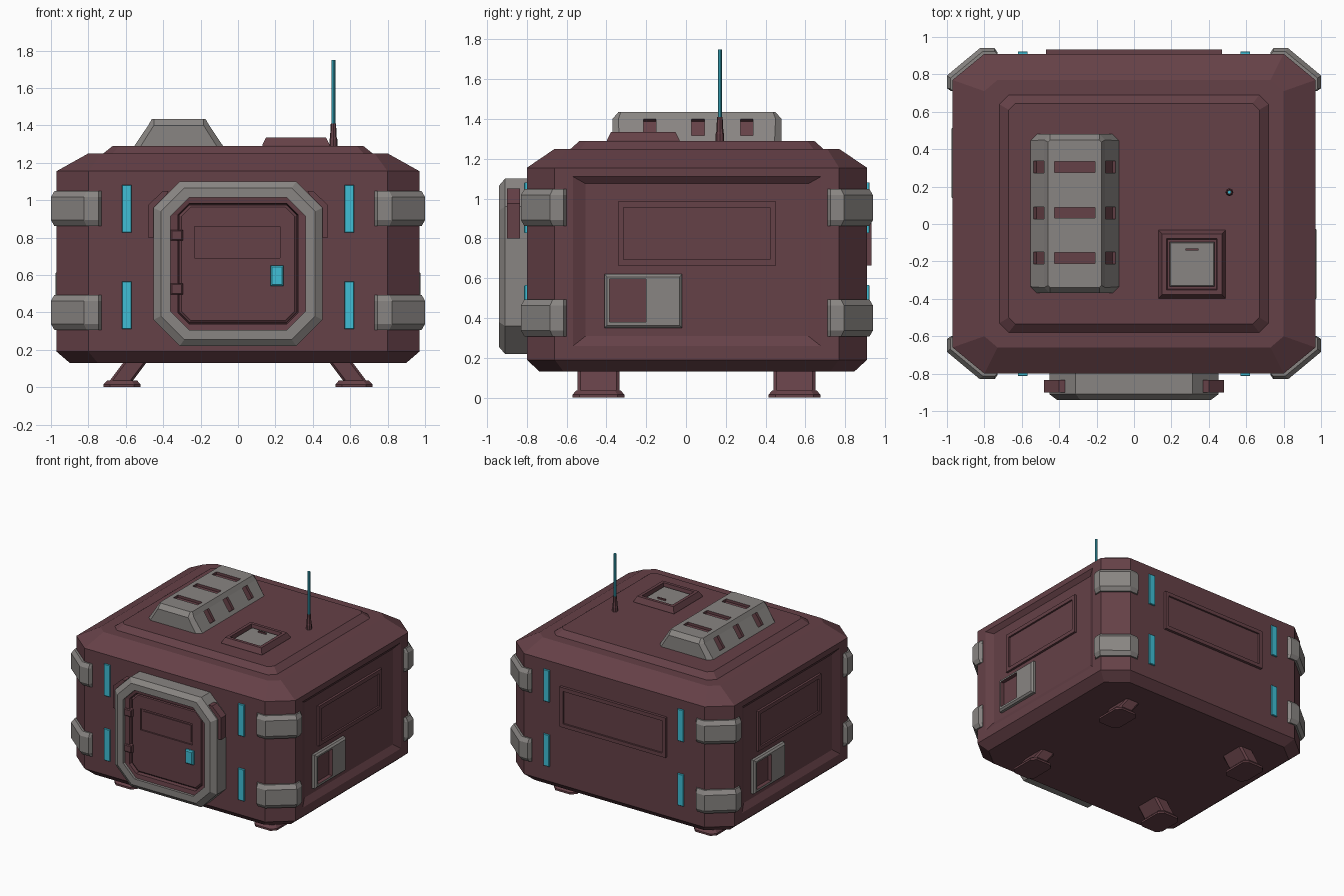
import bpy, bmesh
from math import radians, pi, cos, sin
from mathutils import Matrix, Vector

if "Cube" in bpy.data.objects:
    bpy.data.objects.remove(bpy.data.objects["Cube"])

CY = 0.055  # y centre of the hull


def material(name, rgb):
    m = bpy.data.materials.new(name)
    m.diffuse_color = (*rgb, 1)
    m.use_nodes = True
    m.node_tree.nodes["Principled BSDF"].inputs["Base Color"].default_value = m.diffuse_color
    return m


RED = material("maroon_paint", (0.13, 0.052, 0.063))
GREY = material("grey_metal", (0.25, 0.235, 0.225))
CYAN = material("cyan_light", (0.05, 0.52, 0.67))


def rect(hx, hy, z, c=0, cx=0, cy=0, d=None):
    """Rectangle ring at height z, corners cut by c (along x) and d (along y)."""
    d = c if d is None else d
    if not c:
        pts = [(-hx, -hy), (hx, -hy), (hx, hy), (-hx, hy)]
    else:
        pts = [(-hx + c, -hy), (hx - c, -hy), (hx, -hy + d), (hx, hy - d),
               (hx - c, hy), (-hx + c, hy), (-hx, hy - d), (-hx, -hy + d)]
    return [(x + cx, y + cy, z) for x, y in pts]


def loft(name, rings, mat, matrix=Matrix(), closed=False):
    """Bridge rings of equal count; cap the ends, or join last to first if closed."""
    bm = bmesh.new()
    vs = [[bm.verts.new(matrix @ Vector(p)) for p in r] for r in rings]
    n = len(vs[0])
    for a, b in zip(vs, vs[1:] + (vs[:1] if closed else [])):
        for i in range(n):
            bm.faces.new((a[i], a[(i + 1) % n], b[(i + 1) % n], b[i]))
    if not closed:
        bm.faces.new(vs[0])
        bm.faces.new(vs[-1])
    bmesh.ops.recalc_face_normals(bm, faces=bm.faces)
    me = bpy.data.meshes.new(name)
    bm.to_mesh(me)
    bm.free()
    me.materials.append(mat)
    ob = bpy.data.objects.new(name, me)
    bpy.context.collection.objects.link(ob)
    return ob


def box(name, x0, x1, y0, y1, z0, z1, mat, matrix=Matrix(), bevel=0.0):
    hx, hy, cx, cy = (x1 - x0) / 2, (y1 - y0) / 2, (x0 + x1) / 2, (y0 + y1) / 2
    rings = [rect(hx, hy, z0, 0, cx, cy), rect(hx, hy, z1 - bevel, 0, cx, cy)]
    if bevel:
        rings.append(rect(hx - bevel, hy - bevel, z1, 0, cx, cy))
    return loft(name, rings, mat, matrix)


def cut(target, cutter):
    cutter.hide_render = True
    cutter.hide_viewport = True
    m = target.modifiers.new("cut", 'BOOLEAN')
    m.operation = 'DIFFERENCE'
    m.solver = 'EXACT'
    m.material_mode = 'TRANSFER'
    m.object = cutter


def wall(angle):
    """Wall space: x along the wall, y up, z outward from the hull centre."""
    return (Matrix.Translation((0, CY, 0)) @ Matrix.Rotation(radians(angle), 4, 'Z')
            @ Matrix.Rotation(radians(90), 4, 'X'))


FRONT, BACK = wall(0), wall(180)
SIDES = {"right": wall(90), "left": wall(-90)}


def window(name, hx, z, m):
    # raised border with a sunken pane
    loft(name, [rect(hx, 0.16, z - 0.02, 0, 0, 0.825), rect(hx, 0.16, z + 0.022, 0, 0, 0.825),
                rect(hx - 0.03, 0.13, z + 0.022, 0, 0, 0.825),
                rect(hx - 0.03, 0.13, z + 0.008, 0, 0, 0.825)], RED, m)


# Hull with bevelled top and raised roof deck
hull = loft("hull", [
    rect(0.90, 0.79, 0.13, 0.15, 0, CY, 0.12), rect(0.97, 0.855, 0.19, 0.17, 0, CY, 0.14),
    rect(0.97, 0.855, 1.155, 0.17, 0, CY, 0.14), rect(0.80, 0.715, 1.25, 0.07, 0, CY, 0.06),
    rect(0.72, 0.635, 1.25, 0.05, 0, CY), rect(0.67, 0.59, 1.29, 0.035, 0, CY)], RED)

# Side walls: sunken bay, window and vent box
for side, m in SIDES.items():
    cut(hull, loft(side + "_bay_cutter", [
        rect(0.56, 0.383, 0.942, 0, 0, 0.692), rect(0.622, 0.425, 0.97, 0, 0, 0.685),
        rect(0.622, 0.425, 1.05, 0, 0, 0.685)], RED, m))
    window(side + "_window", 0.398, 0.938, m)
    vent = box(side + "_vent_box", -0.465, -0.075, 0.35, 0.62, 0.90, 0.977, GREY, m, 0.013)
    cut(vent, box(side + "_vent_cutter", -0.44, -0.255, 0.38, 0.595, 0.945, 1.0, RED, m))

# Rear window
window("back_window", 0.47, 0.855, BACK)

# Light strips on front and back
for label, m in (("front", FRONT), ("back", BACK)):
    for x in (-0.595, 0.595):
        for z in (0.438, 0.955):
            box(label + "_light_strip", x - 0.026, x + 0.026, z - 0.127, z + 0.127,
                0.84, 0.868, CYAN, m, 0.003)


# Corner brackets
def bracket_ring(o, z, sx, sy):
    pts = [(0.73, 0.80), (0.73, 0.85 + o * 0.4), (0.745, 0.855 + o), (0.80 + o * 0.8, 0.855 + o),
           (0.97 + o, 0.715 + o * 0.8), (0.97 + o, 0.67), (0.965 + o * 0.4, 0.655),
           (0.90, 0.655), (0.90, 0.69), (0.78, 0.80)]
    return [(x * sx, CY + y * sy, z) for x, y in pts]


for sx in (-1, 1):
    for sy in (-1, 1):
        for z in (0.40, 0.955):
            loft("corner_bracket", [bracket_ring(o, z + dz, sx, sy) for o, dz in
                 ((0.012, -0.093), (0.03, -0.062), (0.03, 0.062), (0.012, 0.093))], GREY)

# Slanted legs with foot pads
for sx in (-1, 1):
    for y in (-0.44, 0.545):
        loft("leg", [rect(0.062, 0.106, 0.02, 0.015, sx * 0.635, y),
                     rect(0.062, 0.106, 0.16, 0.015, sx * 0.53, y)], RED)
        loft("foot_pad", [rect(0.10, 0.13, 0, 0.035, sx * 0.62, y),
                          rect(0.10, 0.13, 0.015, 0.035, sx * 0.62, y),
                          rect(0.08, 0.112, 0.036, 0.03, sx * 0.62, y)], RED)

# Door frame, liner and door
DZ = 0.66
loft("door_frame", [rect(0.452, 0.44, 0.83, 0.14, 0, DZ), rect(0.452, 0.44, 0.965, 0.14, 0, DZ),
                    rect(0.412, 0.405, 0.995, 0.125, 0, DZ), rect(0.36, 0.355, 0.995, 0.10, 0, DZ),
                    rect(0.36, 0.355, 0.83, 0.10, 0, DZ)], GREY, FRONT, closed=True)
loft("door_liner", [rect(0.362, 0.357, 0.84, 0.10, 0, DZ), rect(0.362, 0.357, 0.975, 0.10, 0, DZ),
                    rect(0.322, 0.322, 0.97, 0.06, 0, DZ), rect(0.318, 0.318, 0.93, 0.06, 0, DZ)],
     RED, FRONT)
door = loft("door", [rect(0.315, 0.315, 0.92, 0.055, 0, DZ), rect(0.315, 0.315, 0.945, 0.055, 0, DZ),
                     rect(0.303, 0.303, 0.955, 0.05, 0, DZ)], RED, FRONT)
cut(door, box("door_panel_cutter", -0.232, 0.225, 0.69, 0.86, 0.943, 1.0, RED, FRONT))
box("door_inset_panel", -0.215, 0.208, 0.707, 0.843, 0.935, 0.95, RED, FRONT)
box("door_handle", 0.175, 0.243, 0.54, 0.65, 0.94, 0.978, CYAN, FRONT, 0.008)
for z in (0.525, 0.812):
    box("door_hinge", -0.36, -0.295, z - 0.029, z + 0.029, 0.94, 0.985, RED, FRONT, 0.006)

# Clamps on the upper corners of the door frame
for s in (-1, 1):
    loft("door_clamp", [[(s * x, z, d) for x, z in
         ((0.43, 0.80), (0.48, 0.80), (0.48, 0.975), (0.40, 1.05), (0.37, 1.05), (0.43, 0.95))]
        for d in (0.89, 0.955)], RED, FRONT)

# Roof vent housing with slots cut through top and both slopes
VX, VY = -0.317, 0.055
housing = loft("roof_vent", [
    rect(0.245, 0.425, 1.27, 0.035, VX, VY), rect(0.237, 0.425, 1.29, 0.035, VX, VY),
    rect(0.163, 0.425, 1.40, 0.03, VX, VY), rect(0.143, 0.395, 1.435, 0.012, VX, VY)], GREY)
for y in (-0.182, 0.06, 0.305):
    cut(housing, box("vent_slot_cutter", VX - 0.108, VX + 0.108, y - 0.029, y + 0.029,
                     1.415, 1.5, RED))
    for s in (-1, 1):
        slope = (Matrix.Translation((VX + s * 0.192, y, 1.358))
                 @ Matrix.Rotation(s * radians(56), 4, 'Y'))
        cut(housing, box("vent_slope_cutter", -0.05, 0.05, -0.032, 0.032, -0.02, 0.06, RED, slope))

# Roof hatch
HX, HY = 0.31, -0.215
loft("hatch_frame", [rect(0.18, 0.182, 1.28, 0, HX, HY), rect(0.18, 0.182, 1.295, 0, HX, HY),
                     rect(0.16, 0.162, 1.335, 0, HX, HY), rect(0.135, 0.137, 1.335, 0, HX, HY),
                     rect(0.13, 0.132, 1.30, 0, HX, HY)], RED)
box("hatch_lid", 0.19, 0.43, -0.335, -0.095, 1.29, 1.318, GREY, bevel=0.006)
box("hatch_handle", 0.275, 0.345, -0.141, -0.131, 1.31, 1.33, RED)


# Antenna
def ring(r, z):
    return [(0.51 + r * cos(i * pi / 4), 0.17 + r * sin(i * pi / 4), z) for i in range(8)]


loft("antenna_base", [ring(0.021, 1.28), ring(0.021, 1.325), ring(0.018, 1.335),
                      ring(0.014, 1.41)], RED)
loft("antenna_rod", [ring(0.01, 1.40), ring(0.01, 1.75)], CYAN)
